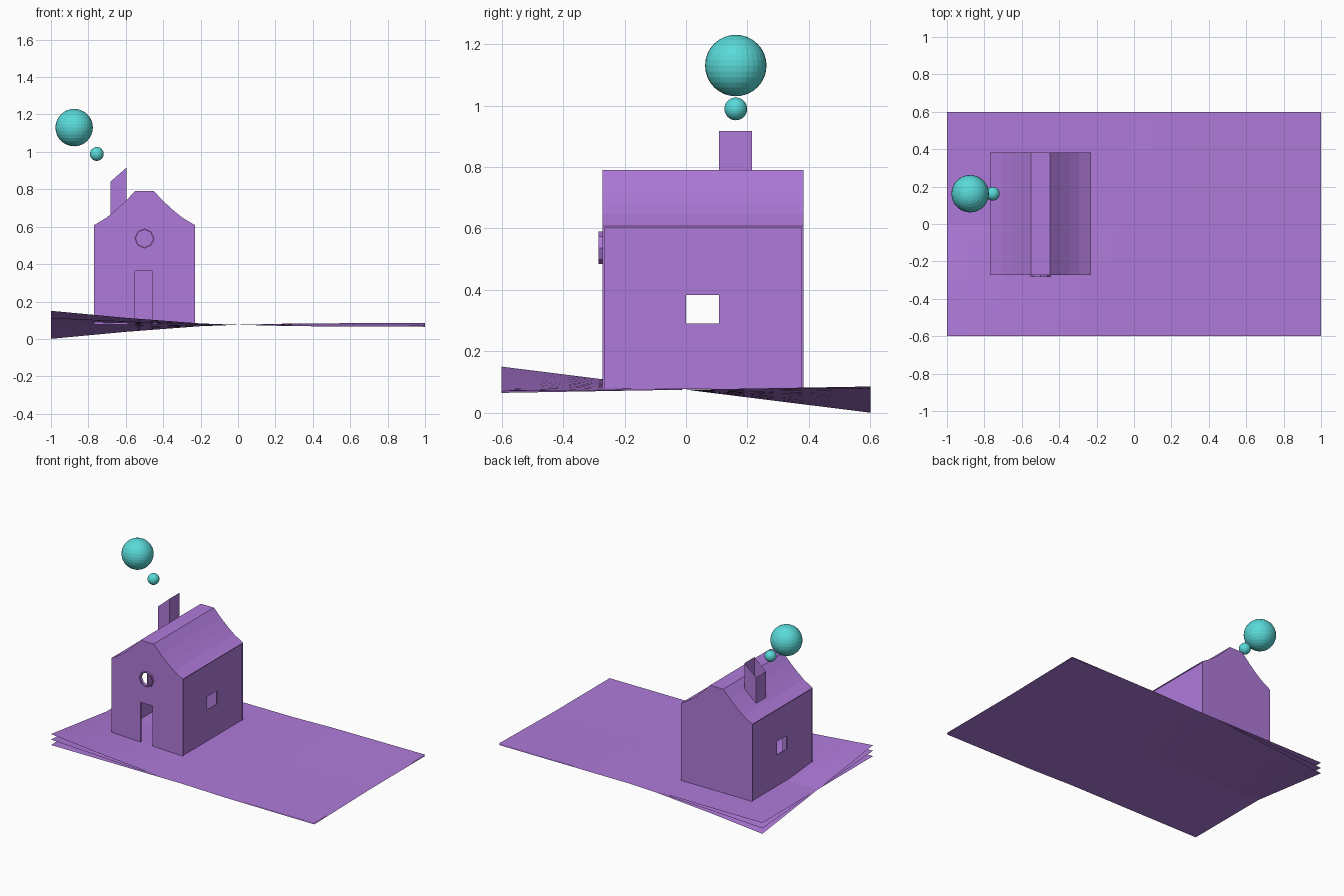
import bpy, bmesh, math
from mathutils import Matrix

if "Cube" in bpy.data.objects:
    bpy.data.objects.remove(bpy.data.objects["Cube"])


def material(name, rgb):
    m = bpy.data.materials.new(name)
    m.diffuse_color = (*rgb, 1)
    m.use_nodes = True
    m.node_tree.nodes["Principled BSDF"].inputs["Base Color"].default_value = m.diffuse_color
    return m


PURPLE = material("purple", (0.43, 0.195, 0.70))
TEAL = material("teal", (0.10, 0.70, 0.69))


def add(name, bm, mat=PURPLE):
    bmesh.ops.recalc_face_normals(bm, faces=bm.faces)
    me = bpy.data.meshes.new(name)
    bm.to_mesh(me)
    bm.free()
    me.materials.append(mat)
    ob = bpy.data.objects.new(name, me)
    bpy.context.collection.objects.link(ob)
    return ob


def prism(name, pts, y0, y1):
    """Extrude an (x, z) outline along y."""
    bm = bmesh.new()
    f = bm.faces.new([bm.verts.new((x, y0, z)) for x, z in pts])
    ext = bmesh.ops.extrude_face_region(bm, geom=[f])["geom"]
    bmesh.ops.translate(bm, vec=(0, y1 - y0, 0),
                        verts=[v for v in ext if isinstance(v, bmesh.types.BMVert)])
    return add(name, bm)


def box(name, x0, x1, y0, y1, z0, z1):
    return prism(name, [(x0, z0), (x1, z0), (x1, z1), (x0, z1)], y0, y1)


def octagon(r):
    return [(CX + r * math.cos(i * math.pi / 4), 0.537 + r * math.sin(i * math.pi / 4))
            for i in range(8)]


def cut(ob, *cutters):
    bpy.context.view_layer.objects.active = ob
    for c in cutters:
        c.hide_render = True
        m = ob.modifiers.new("cut", "BOOLEAN")
        m.operation, m.solver, m.object = "DIFFERENCE", "EXACT", c
        bpy.ops.object.modifier_apply(modifier=m.name)
        bpy.data.objects.remove(c)


CX, BASE = -0.5, 0.078
Y0, Y1 = -0.272, 0.382


def gable(inset, z0):
    """House outline with swept concave roof and a flat ridge."""
    half = [(0.271, 0.608), (0.205, 0.647), (0.155, 0.687), (0.105, 0.733), (0.05, 0.79)]
    r = [(x - inset * (1 if i == 0 else 0.5), z - inset) for i, (x, z) in enumerate(half)]
    r = [(r[0][0], z0)] + r
    return [(CX + x, z) for x, z in r] + [(CX - x, z) for x, z in reversed(r)]


# House shell: hollow, open underneath, with door, side windows and round window
house = prism("house", gable(0, BASE), Y0, Y1)
cut(house,
    prism("inside", gable(0.012, BASE - 0.05), Y0 + 0.01, Y1 - 0.01),
    box("door_cut", -0.55, -0.458, Y0 - 0.1, -0.1, 0.0, 0.363),
    box("window_cut", -0.9, -0.1, 0.0, 0.107, 0.29, 0.383),
    prism("round_cut", octagon(0.047), Y0 - 0.1, -0.1),
    *[box("side_recess", CX + s * 0.32 - 0.054, CX + s * 0.32 + 0.054,
          Y0 + 0.007, Y1 - 0.007, 0.0, 0.603) for s in (-1, 1)])

# Round window frame
frame = prism("round_window_frame", octagon(0.053), -0.284, -0.262)
cut(frame, prism("frame_cut", octagon(0.046), -0.4, -0.1))

# Chimney: open tube with slanted top, foot following the roof
CHX0, CHX1, CHY0, CHY1 = -0.683, -0.595, 0.107, 0.215
bm = bmesh.new()
corners = [(CHX0, CHY0), (CHX1, CHY0), (CHX1, CHY1), (CHX0, CHY1)]
low = [bm.verts.new((x, y, 0.655 if x == CHX0 else 0.72)) for x, y in corners]
top = [bm.verts.new((x, y, 0.84 if x == CHX0 else 0.917)) for x, y in corners]
for i in range(4):
    j = (i + 1) % 4
    bm.faces.new((low[i], low[j], top[j], top[i]))
add("chimney", bm)

# Smoke puffs
for i, (x, z, r) in enumerate([(-0.755, 0.989, 0.037), (-0.876, 1.13, 0.1)]):
    bm = bmesh.new()
    bmesh.ops.create_uvsphere(bm, u_segments=32, v_segments=16, radius=r,
                              matrix=Matrix.Translation((x, 0.162, z)))
    add(f"smoke_puff_{i + 1}", bm, TEAL)


def twist(x):
    """Edge height of the twisted sheet at the back, along x."""
    knots = [(-1, -0.072), (-0.6, -0.036), (-0.2, -0.007), (0, 0), (0.3, 0.007), (1, 0.01)]
    for (a, u), (b, v) in zip(knots, knots[1:]):
        if x <= b + 1e-6:
            return u + (v - u) * (x - a) / (b - a)


# Ground: three stacked sheets, flat, half twisted and fully twisted
for name, amount in (("flat", 0), ("half_twisted", 0.5), ("twisted", 1)):
    bm = bmesh.new()
    bmesh.ops.create_grid(bm, x_segments=20, y_segments=12, size=1)
    for v in bm.verts:
        v.co.z = 0.0755 + amount * twist(v.co.x) * v.co.y * 1.04
        v.co.y *= 0.6
    ob = add(f"ground_sheet_{name}", bm)
    if ob.data.polygons[0].normal.z < 0:
        ob.data.flip_normals()
